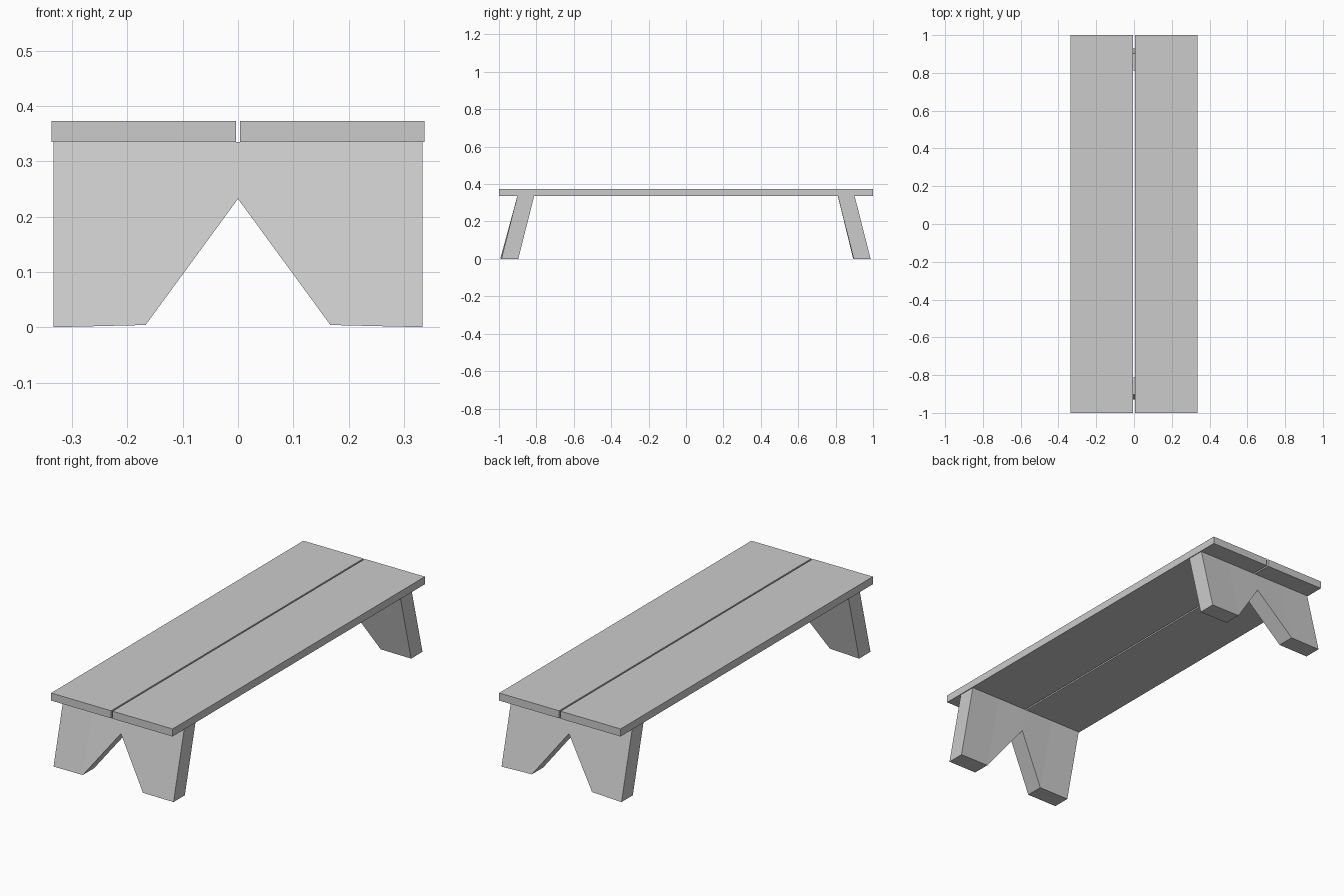
import bpy
import bmesh

if "Cube" in bpy.data.objects:
    bpy.data.objects.remove(bpy.data.objects["Cube"])

TOP = 0.335      # underside of the planks
THICK = 0.09     # leg board thickness along y


def finish(name, bm):
    bmesh.ops.recalc_face_normals(bm, faces=bm.faces)
    mesh = bpy.data.meshes.new(name)
    bm.to_mesh(mesh)
    bm.free()
    ob = bpy.data.objects.new(name, mesh)
    bpy.context.collection.objects.link(ob)
    return ob


def plank(name, x0, x1):
    bm = bmesh.new()
    bmesh.ops.create_cube(bm, size=1)
    for v in bm.verts:
        v.co.x = x0 if v.co.x < 0 else x1
        v.co.y *= 2
        v.co.z = TOP if v.co.z < 0 else 0.373
    return finish(name, bm)


def leg(name, side, bow):
    # Half outline: full-height outer strip and notched inner strip
    outline = [(0, TOP), (0.167, TOP), (0.333, TOP),
               (0.333, 0.0), (0.167, 0.004), (0, 0.232)]
    bm = bmesh.new()
    verts = []
    for x, z in outline:
        y = 0.902 + (TOP - z) / TOP * 0.085   # splay outwards
        if x == 0.167 and z < 0.1:
            y += bow                          # slightly bowed board
        verts.append(bm.verts.new((x, side * y, z)))
    faces = [bm.faces.new([verts[i] for i in q])
             for q in ((0, 1, 4, 5), (1, 2, 3, 4))]
    ext = bmesh.ops.extrude_face_region(bm, geom=faces, use_keep_orig=True)
    moved = [g for g in ext["geom"] if isinstance(g, bmesh.types.BMVert)]
    bmesh.ops.translate(bm, verts=moved, vec=(0, -side * THICK, 0))
    # Open the centre plane so the mirrored halves join cleanly
    centre = [f for f in bm.faces if all(abs(v.co.x) < 1e-5 for v in f.verts)]
    bmesh.ops.delete(bm, geom=centre, context='FACES_ONLY')
    ob = finish(name, bm)
    ob.modifiers.new("mirror", 'MIRROR')
    return ob


# Seat planks with a narrow gap between them
plank("left_plank", -0.337, -0.004)
plank("right_plank", 0.004, 0.337)

# Splayed, notched leg boards
leg("front_leg", -1, 0.006)
leg("back_leg", 1, -0.003)
